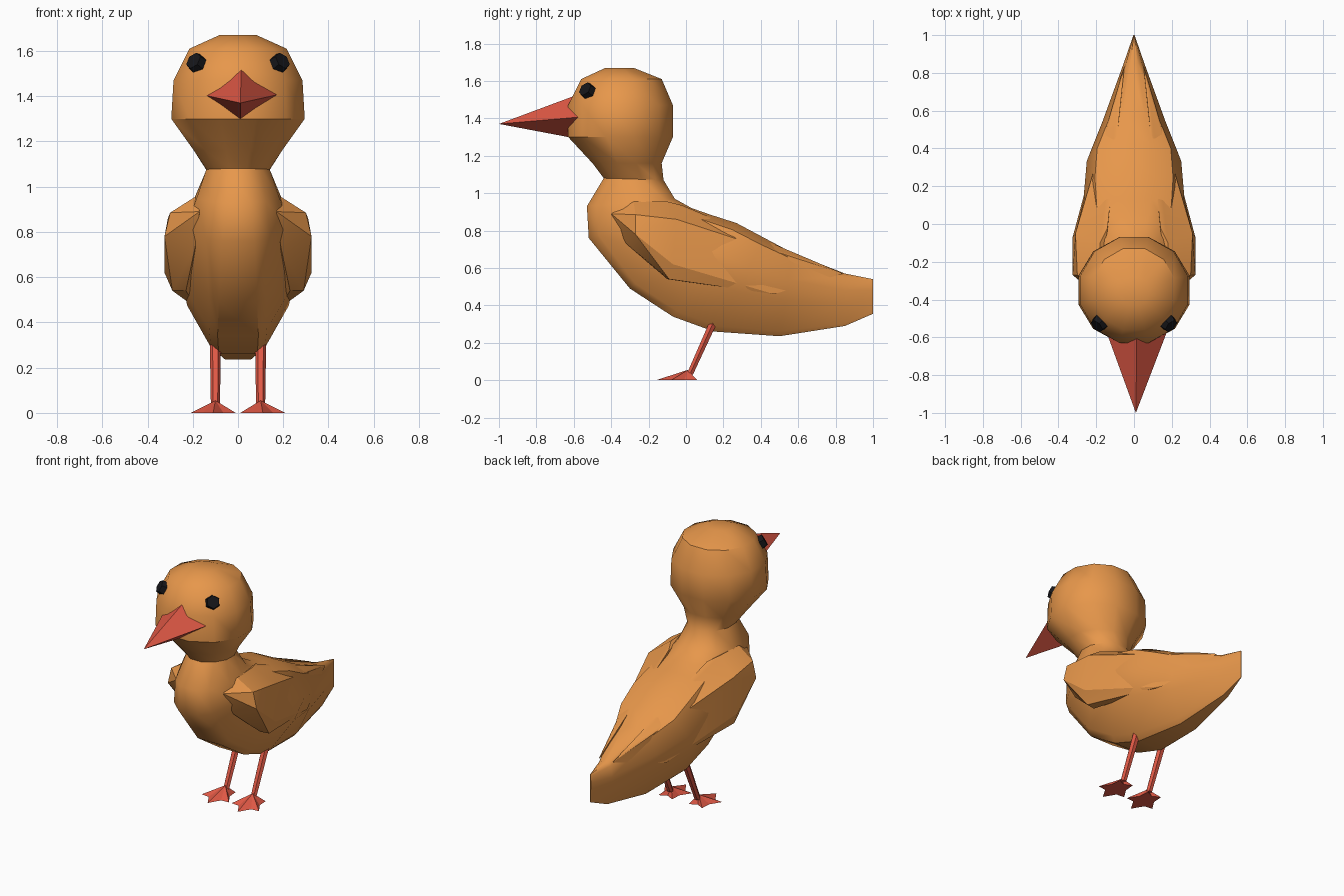
import bpy, bmesh, math
from mathutils import Vector

if "Cube" in bpy.data.objects:
    bpy.data.objects.remove(bpy.data.objects["Cube"])


def material(name, rgb):
    m = bpy.data.materials.new(name)
    m.diffuse_color = (*rgb, 1)
    m.use_nodes = True
    m.node_tree.nodes["Principled BSDF"].inputs["Base Color"].default_value = m.diffuse_color
    return m


FEATHER = material("feather", (0.80, 0.31, 0.07))
RED = material("beak_red", (0.75, 0.10, 0.06))
BLACK = material("eye_black", (0.008, 0.008, 0.01))


def finish(bm, name, mat, angle=None):
    bmesh.ops.recalc_face_normals(bm, faces=bm.faces)
    me = bpy.data.meshes.new(name)
    bm.to_mesh(me)
    bm.free()
    ob = bpy.data.objects.new(name, me)
    bpy.context.collection.objects.link(ob)
    me.materials.append(mat)
    if angle:
        bpy.ops.object.select_all(action='DESELECT')
        ob.select_set(True)
        bpy.context.view_layer.objects.active = ob
        bpy.ops.object.shade_smooth_by_angle(angle=math.radians(angle))
    return ob


def hull(points, name, mat, angle=None):
    bm = bmesh.new()
    for p in points:
        bm.verts.new(p)
    res = bmesh.ops.convex_hull(bm, input=bm.verts)
    loose = [v for v in bm.verts if not v.link_faces]
    bmesh.ops.delete(bm, geom=loose, context='VERTS')
    return finish(bm, name, mat, angle)


# Half cross-sections: (width share, share of the way from front/belly to back)
c15 = math.cos(math.radians(15))
ROUND = [(math.sin(math.radians(a)) / c15, (1 - math.cos(math.radians(a)) / c15) / 2)
         for a in range(15, 180, 30)]
HULL = [(.34, 0), (.48, .06), (.9, .43), (1, .68), (.78, .93), (.36, 1)]

# Head, neck and body: front (y, z), back (y, z), half width, body-shape blend
SECTIONS = [
    ((-.43, 1.67), (-.28, 1.67), .082, 0),
    ((-.56, 1.61), (-.13, 1.61), .215, 0),
    ((-.63, 1.47), (-.07, 1.47), .285, 0),
    ((-.63, 1.30), (-.07, 1.30), .295, 0),
    ((-.50, 1.16), (-.13, 1.16), .195, 0),
    ((-.44, 1.08), (-.12, 1.07), .14, 0),
    ((-.53, .93), (-.06, .97), .19, .3),
    ((-.52, .76), (.03, .92), .235, .5),
    ((-.30, .49), (.13, .885), .255, .9),
    ((-.07, .34), (.27, .84), .265, 1),
    ((.15, .26), (.42, .76), .25, 1),
    ((.50, .235), (.57, .68), .165, 1),
    ((.85, .29), (.85, .57), .055, 1),
    ((1.0, .355), (1.0, .54), .003, 1),
]
bm = bmesh.new()
rings = []
for f, b, hw, k in SECTIONS:
    half = []
    for (s0, t0), (s1, t1) in zip(ROUND, HULL):
        s, t = s0 + (s1 - s0) * k, t0 + (t1 - t0) * k
        half.append((s * hw, f[0] + (b[0] - f[0]) * t, f[1] + (b[1] - f[1]) * t))
    pts = half + [(-x, y, z) for x, y, z in reversed(half)]
    rings.append([bm.verts.new(p) for p in pts])
for r, q in zip(rings, rings[1:]):
    for i in range(12):
        j = (i + 1) % 12
        bm.faces.new((r[i], r[j], q[j], q[i]))
bm.faces.new(rings[0])
bm.faces.new(rings[-1])
finish(bm, "body", FEATHER, 40)

# Folded wings: rim against the body plus raised outer points
WING = [(.17, -.40, .89), (.19, -.32, .73), (.23, -.10, .54), (.18, .47, .46),
        (.05, .84, .57), (.08, .70, .63), (.14, -.02, .935), (.18, -.10, .955),
        (.19, -.28, .955), (.30, -.27, .885), (.325, -.27, .78),
        (.325, -.07, .62), (.29, -.09, .54), (.31, -.05, .86)]

# Foot outline on the ground, relative to the leg
FOOT = [(-.10, -.08), (-.045, -.085), (0, -.16), (.045, -.085), (.10, -.08),
        (.055, -.01), (.05, .06), (0, .035), (-.05, .06), (-.055, -.01)]

for side, s in (("left", -1), ("right", 1)):
    hull([(s * x, y, z) for x, y, z in WING], side + "_wing", FEATHER, 25)

    # Eye disc facing outward from the head
    n = Vector((s * .6, -.6, .48)).normalized()
    bm = bmesh.new()
    bmesh.ops.create_cone(bm, cap_ends=True, segments=6, radius1=.05, radius2=.04, depth=.05)
    bm.transform(n.to_track_quat('Z', 'Y').to_matrix().to_4x4())
    bmesh.ops.translate(bm, verts=bm.verts, vec=(s * .182, -.525, 1.545))
    finish(bm, side + "_eye", BLACK)

    # Leg
    leg = []
    for y, z, r in ((.16, .34, .025), (.02, .03, .02)):
        for i in range(6):
            a = math.radians(60 * i)
            leg.append((s * .1 + r * math.cos(a), y + r * math.sin(a), z))
    hull(leg, side + "_leg", RED)

    # Webbed foot
    bm = bmesh.new()
    base = [bm.verts.new((s * .11 + x, y, 0)) for x, y in FOOT]
    apex = bm.verts.new((s * .10, .01, .055))
    bm.faces.new(base)
    for i, v in enumerate(base):
        bm.faces.new((v, base[(i + 1) % len(base)], apex))
    finish(bm, side + "_foot", RED)

# Beak
hull([(.01, -1, 1.37), (.015, -.57, 1.53), (-.15, -.56, 1.405), (.19, -.53, 1.41),
      (.01, -.63, 1.30), (.01, -.48, 1.40)], "beak", RED)
